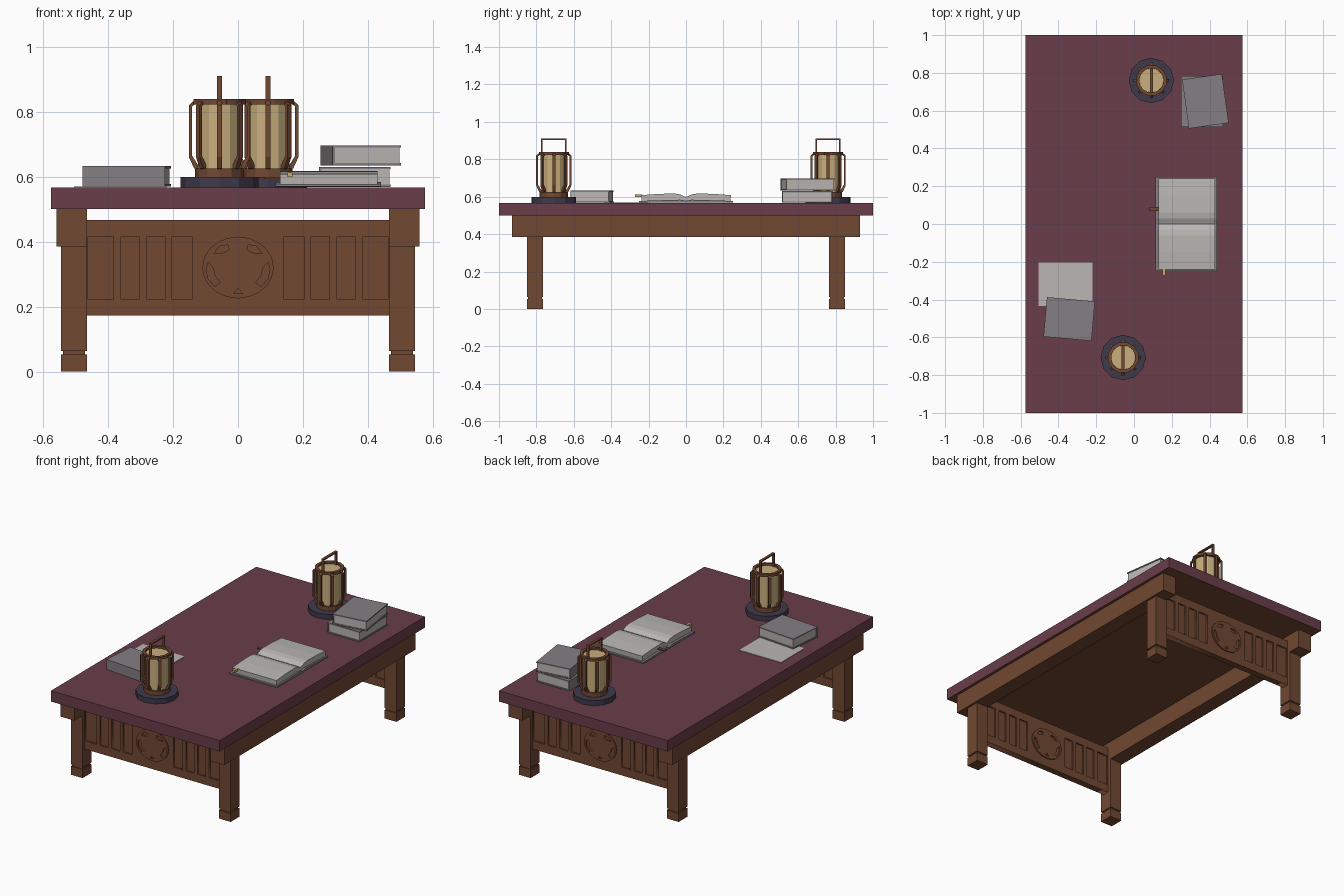
import bpy, bmesh, math
from mathutils import Matrix, Vector

if "Cube" in bpy.data.objects:
    bpy.data.objects.remove(bpy.data.objects["Cube"])


def mat(name, r, g, b):
    m = bpy.data.materials.new(name)
    m.diffuse_color = (r, g, b, 1)
    m.use_nodes = True
    m.node_tree.nodes["Principled BSDF"].inputs["Base Color"].default_value = m.diffuse_color
    return m


WOOD = mat("brown wood", 0.168, 0.065, 0.032)
TOP = mat("maroon top", 0.144, 0.048, 0.067)
PAPER = mat("lantern paper", 0.58, 0.43, 0.21)
COVER = mat("grey cover", 0.235, 0.209, 0.223)
PAGE = mat("page", 0.49, 0.47, 0.455)
BASE = mat("dark violet", 0.051, 0.042, 0.07)
GOLD = mat("gold ribbon", 0.58, 0.42, 0.17)


def finish(bm, name, *mats, matrix=None):
    if matrix:
        bm.transform(matrix)
    bmesh.ops.recalc_face_normals(bm, faces=bm.faces)
    me = bpy.data.meshes.new(name)
    bm.to_mesh(me)
    bm.free()
    for m in mats:
        me.materials.append(m)
    ob = bpy.data.objects.new(name, me)
    bpy.context.collection.objects.link(ob)
    return ob


def box(bm, x0, x1, y0, y1, z0, z1):
    m = Matrix.Translation(((x0 + x1) / 2, (y0 + y1) / 2, (z0 + z1) / 2)) @ Matrix.Diagonal((x1 - x0, y1 - y0, z1 - z0, 1))
    bmesh.ops.create_cube(bm, size=1, matrix=m)


def prism(bm, pts, y0, y1, matrix=Matrix()):
    """Outline in x,z extruded along y."""
    f = bm.faces.new([bm.verts.new((x, y0, z)) for x, z in pts])
    ext = bmesh.ops.extrude_face_region(bm, geom=[f])["geom"]
    new = [v for v in ext if isinstance(v, bmesh.types.BMVert)]
    bmesh.ops.translate(bm, verts=new, vec=(0, y1 - y0, 0))
    bmesh.ops.transform(bm, verts=list(f.verts) + new if f.is_valid else new, matrix=matrix)


def drum(bm, r, z0, z1, n):
    bmesh.ops.create_cone(bm, cap_ends=True, segments=n, radius1=r, radius2=r, depth=z1 - z0,
                          matrix=Matrix.Translation((0, 0, (z0 + z1) / 2)))


def pierced(name, outlines, y, half):
    """Upright plate in the x,z plane: first outline is solid, the others are holes."""
    cu = bpy.data.curves.new(name, 'CURVE')
    cu.dimensions, cu.fill_mode, cu.extrude = '2D', 'BOTH', half
    for pts in outlines:
        s = cu.splines.new('POLY')
        s.points.add(len(pts) - 1)
        for p, (a, b) in zip(s.points, pts):
            p.co = (a, b, 0, 1)
        s.use_cyclic_u = True
    tmp = bpy.data.objects.new(name, cu)
    bpy.context.collection.objects.link(tmp)
    me = bpy.data.meshes.new_from_object(tmp.evaluated_get(bpy.context.evaluated_depsgraph_get()))
    bpy.data.objects.remove(tmp)
    bm = bmesh.new()
    bm.from_mesh(me)
    bmesh.ops.remove_doubles(bm, verts=bm.verts, dist=1e-5)
    finish(bm, name, WOOD, matrix=Matrix.Translation((0, y, 0)) @ Matrix.Rotation(math.pi / 2, 4, 'X'))


def rect(x0, x1, z0, z1):
    return [(x0, z0), (x1, z0), (x1, z1), (x0, z1)]


def mirror(pts):
    return [(-x, z) for x, z in reversed(pts)]


# Table top, wooden underside
bm = bmesh.new()
box(bm, -0.575, 0.575, -1, 1, 0.5, 0.567)
ob = finish(bm, "table_top", TOP, WOOD)
for p in ob.data.polygons:
    p.material_index = 1 if p.normal.z < -0.5 else 0

# Side rails and legs with grooved feet
for sx, side in ((-1, "left"), (1, "right")):
    def xr(a, b):
        return sorted((sx * a, sx * b))
    bm = bmesh.new()
    box(bm, *xr(0.465, 0.558), -0.93, 0.93, 0.385, 0.5)
    finish(bm, side + "_rail", WOOD)
    for sy, end in ((-1, "front"), (1, "back")):
        def yr(a, b):
            return sorted((sy * a, sy * b))
        bm = bmesh.new()
        box(bm, *xr(0.465, 0.545), *yr(0.765, 0.85), 0.063, 0.386)
        box(bm, *xr(0.471, 0.539), *yr(0.771, 0.844), 0.052, 0.064)
        box(bm, *xr(0.465, 0.545), *yr(0.765, 0.85), 0, 0.053)
        finish(bm, f"{end}_{side}_leg", WOOD)

# End panels: slatted frame, thin core, pierced round medallion
slots = [rect(a, b, 0.222, 0.415) for a, b in
         ((-0.462, -0.385), (-0.36, -0.305), (-0.28, -0.225), (-0.203, -0.142))]
slots += [mirror(s) for s in slots]
C = 0.32
crescent = [(-0.092, C + 0.016), (-0.077, C), (-0.071, C - 0.025), (-0.055, C - 0.046),
            (-0.071, C - 0.058), (-0.092, C - 0.034), (-0.098, C - 0.006)]
petal = [(-0.074, C + 0.043), (-0.058, C + 0.065), (-0.031, C + 0.07), (-0.028, C + 0.056), (-0.043, C + 0.046)]
drop = [(0, C - 0.064), (-0.015, C - 0.08), (0.015, C - 0.08)]
circle = [(0.11 * math.cos(i * math.pi / 10), C + 0.095 * math.sin(i * math.pi / 10)) for i in range(20)]
for y, end in ((-0.81, "front"), (0.81, "back")):
    pierced(end + "_panel_frame", [rect(-0.466, 0.466, 0.172, 0.467)] + slots, y, 0.02)
    pierced(end + "_medallion", [circle, crescent, mirror(crescent), petal, mirror(petal), drop], y, 0.027)
    bm = bmesh.new()
    box(bm, -0.466, 0.466, y - 0.01, y + 0.01, 0.2, 0.44)
    finish(bm, end + "_panel_core", WOOD)


# Lanterns (built around the axis, z absolute)
def lantern(name, x, y):
    place = Matrix.Translation((x, y, 0))
    bm = bmesh.new()
    drum(bm, 0.12, 0.567, 0.598, 12)
    finish(bm, name + "_base", BASE, matrix=place)
    bm = bmesh.new()
    drum(bm, 0.066, 0.62, 0.826, 12)
    finish(bm, name + "_shade", PAPER, matrix=place)
    bm = bmesh.new()
    drum(bm, 0.075, 0.597, 0.625, 12)
    # open top ring from twelve wedges
    for k in range(12):
        w = 0.082 * math.tan(math.pi / 12)
        prism(bm, rect(0.063, 0.08, 0.822, 0.838), -w, w, Matrix())
        vs = list(bm.verts)[-8:]
        bmesh.ops.rotate(bm, verts=vs, cent=(0, 0, 0), matrix=Matrix.Rotation(k * math.pi / 6, 3, 'Z'))
    # bowed bars
    bar = [(0.066, 0.62), (0.078, 0.625), (0.094, 0.66), (0.094, 0.82), (0.078, 0.834),
           (0.07, 0.834), (0.07, 0.826), (0.084, 0.816), (0.084, 0.664), (0.066, 0.635)]
    for k in range(8):
        prism(bm, bar, -0.008, 0.008)
        vs = list(bm.verts)[-20:]
        bmesh.ops.rotate(bm, verts=vs, cent=(0, 0, 0), matrix=Matrix.Rotation(k * math.pi / 4, 3, 'Z'))
    # handle
    box(bm, -0.008, 0.008, -0.067, 0.067, 0.902, 0.91)
    for s in (-0.063, 0.063):
        box(bm, -0.008, 0.008, s - 0.004, s + 0.004, 0.826, 0.903)
    finish(bm, name + "_frame", WOOD, matrix=place)


lantern("back_lantern", 0.092, 0.76)
lantern("front_lantern", -0.057, -0.707)


# Closed books, spine on local -x
def book(name, x, y, z, w, l, h, deg):
    m = Matrix.Translation((x, y, z)) @ Matrix.Rotation(math.radians(deg), 4, 'Z')
    bm = bmesh.new()
    box(bm, -w / 2, w / 2, -l / 2, l / 2, 0, 0.007)
    box(bm, -w / 2, w / 2, -l / 2, l / 2, h - 0.007, h)
    box(bm, -w / 2, -w / 2 + 0.007, -l / 2, l / 2, 0.007, h - 0.007)
    finish(bm, name + "_cover", COVER, matrix=m)
    bm = bmesh.new()
    box(bm, -w / 2 + 0.007, w / 2 - 0.004, -l / 2 + 0.004, l / 2 - 0.004, 0.007, h - 0.007)
    finish(bm, name + "_pages", PAGE, matrix=m)


book("lower_book", 0.36, 0.648, 0.568, 0.22, 0.27, 0.062, 0)
book("upper_book", 0.378, 0.65, 0.634, 0.213, 0.262, 0.062, 8)
book("single_book", -0.343, -0.503, 0.57, 0.21, 0.255, 0.062, 85)

# Loose sheet
bm = bmesh.new()
box(bm, -0.505, -0.22, -0.435, -0.205, 0.567, 0.57)
finish(bm, "loose_sheet", PAGE)

# Open book: profiles run along y, extruded along x
turn = Matrix.Rotation(math.pi / 2, 4, 'Z')
half_cover = [(0, 0.568), (0.25, 0.57), (0.25, 0.577), (0.03, 0.584), (0, 0.578)]
half_pages = [(0, 0.578), (0.03, 0.584), (0.238, 0.577), (0.24, 0.608), (0.15, 0.615), (0.06, 0.617), (0.03, 0.612), (0, 0.598)]
for name, prof, x0, x1, m in (("open_book_cover", half_cover, 0.115, 0.44, COVER),
                              ("open_book_pages", half_pages, 0.13, 0.43, PAGE)):
    bm = bmesh.new()
    prism(bm, prof, -x1, -x0)
    prism(bm, mirror(prof), -x1, -x0)
    finish(bm, name, m, matrix=turn)

# Ribbon markers
bm = bmesh.new()
box(bm, 0.08, 0.132, 0.07, 0.09, 0.592, 0.598)
finish(bm, "side_marker", WOOD)
bm = bmesh.new()
box(bm, 0.152, 0.168, -0.272, -0.235, 0.598, 0.612)
finish(bm, "end_marker", GOLD)
